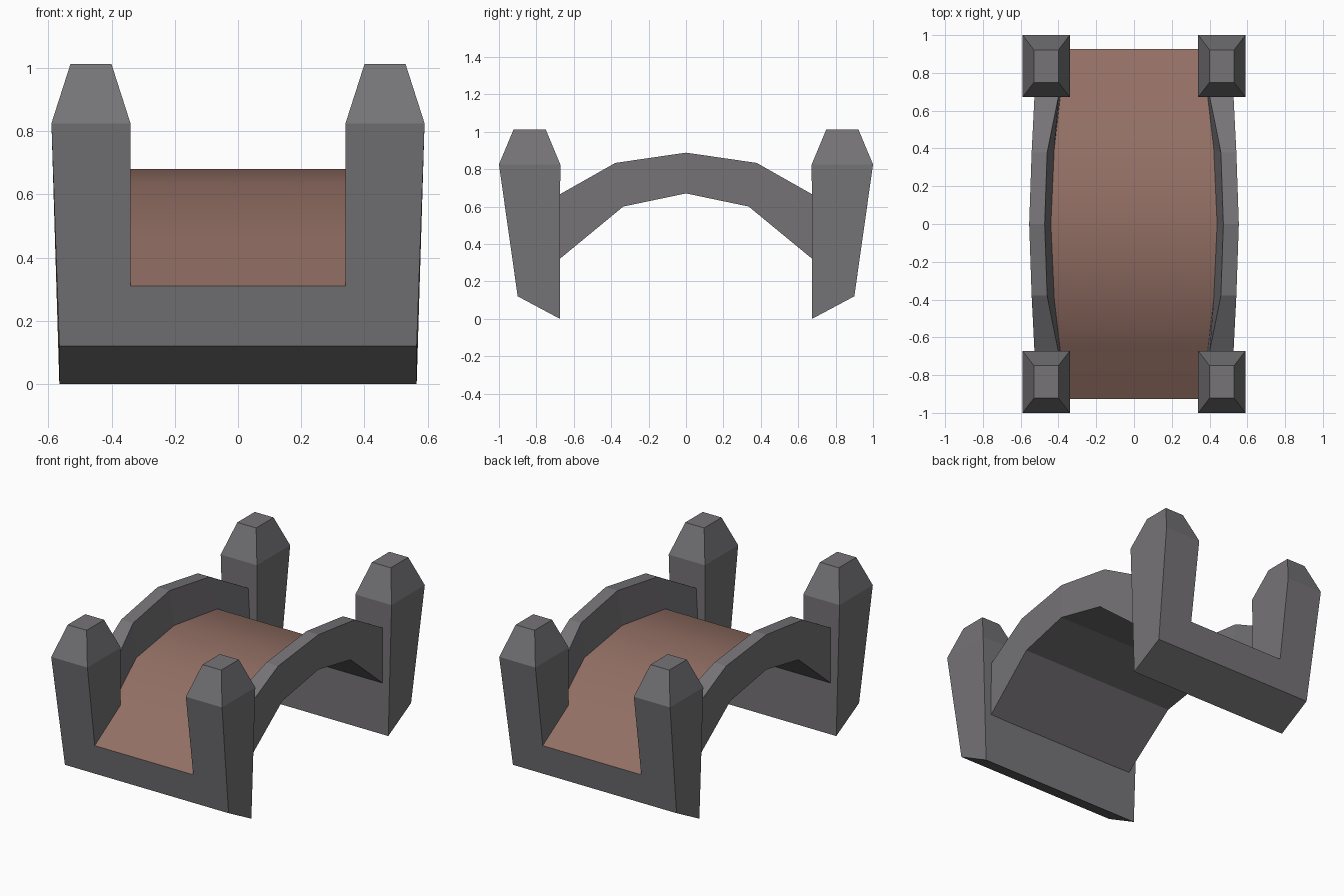
import bpy, bmesh

if "Cube" in bpy.data.objects:
    bpy.data.objects.remove(bpy.data.objects["Cube"])


def material(name, rgb):
    m = bpy.data.materials.new(name)
    m.diffuse_color = (*rgb, 1.0)
    m.use_nodes = True
    m.node_tree.nodes["Principled BSDF"].inputs["Base Color"].default_value = m.diffuse_color
    return m


stone = material("grey stone", (0.18, 0.173, 0.183))
clay = material("brown paving", (0.29, 0.16, 0.127))


def finish(name, bm, mat, smooth=False):
    for f in bm.faces:
        f.smooth = smooth
    me = bpy.data.meshes.new(name)
    bm.to_mesh(me)
    bm.free()
    me.materials.append(mat)
    ob = bpy.data.objects.new(name, me)
    bpy.context.collection.objects.link(ob)
    return ob


def bridge(bm, a, b):
    """Quads between two closed rings of vertices."""
    n = len(a)
    return [bm.faces.new((a[i], a[(i + 1) % n], b[(i + 1) % n], b[i])) for i in range(n)]


# End blocks: U-shaped outline between outer and inner face, with tapered post caps
def end_block(name, side):
    bm = bmesh.new()

    def outline(base, sill, top):
        # each level is (y, z)
        pts = [(-.565, base), (.565, base), (.59, top), (.34, top),
               (.34, sill), (-.34, sill), (-.34, top), (-.59, top)]
        return [bm.verts.new((x, side * l[0], l[1])) for x, l in pts]

    outer = outline((.90, .12), (.927, .31), (1.0, .825))
    inner = outline((.675, 0), (.675, .465), (.672, .825))
    bm.faces.new(outer)
    bm.faces.new(inner)
    sides = bridge(bm, outer, inner)
    sill = sides[4]
    for i in (2, 6):
        bm.faces.remove(sides[i])
        s = 1 if i == 2 else -1
        ring = [outer[i], outer[i + 1], inner[i + 1], inner[i]]
        top_x = (.53, .40) if s == 1 else (-.40, -.53)
        cap = [bm.verts.new((x, side * y, 1.012)) for x, y in
               ((top_x[0], .922), (top_x[1], .922), (top_x[1], .75), (top_x[0], .75))]
        bridge(bm, ring, cap)
        bm.faces.new(cap)
    bmesh.ops.recalc_face_normals(bm, faces=bm.faces[:])
    bm.faces.remove(sill)  # covered by the road
    return finish(name, bm, stone)


end_block("front_end_posts", -1)
end_block("back_end_posts", 1)

# Arch: trough cross-section (underside, parapets), bulging at the middle
# each half section: underside edge, top outer, top inner, road edge
end = [(.527, .675, .32), (.527, .675, .665), (.40, .675, .665), (.39, .675, .465)]
mid = [(.542, .335, .60), (.542, .378, .833), (.46, .378, .833), (.422, .40, .635)]
crown = [(.555, 0, .67), (.555, 0, .888), (.473, 0, .888), (.44, 0, .68)]
bm = bmesh.new()
rings = []
for half, s in ((end, -1), (mid, -1), (crown, 1), (mid, 1), (end, 1)):
    full = half + [(-x, y, z) for x, y, z in reversed(half)]
    rings.append([bm.verts.new((x, s * y, z)) for x, y, z in full])
hidden = [bm.faces.new(rings[0]), bm.faces.new(rings[-1])]
for a, b in zip(rings, rings[1:]):
    hidden.append(bridge(bm, a, b)[3])
bmesh.ops.recalc_face_normals(bm, faces=bm.faces[:])
for f in hidden:
    bm.faces.remove(f)  # joined to the end blocks and road
finish("arch_with_parapets", bm, stone)

# Road: smooth strip over the arch and down to both ends
half_road = [(.34, .927, .31), (.34, .675, .465), (.39, .674, .4656), (.422, .40, .635)]
profile = [(x, -y, z) for x, y, z in half_road] + [(.44, 0, .68)] + half_road[::-1]
bm = bmesh.new()
rows = [[bm.verts.new((-x, y, z)), bm.verts.new((x, y, z))] for x, y, z in profile]
for a, b in zip(rows, rows[1:]):
    bm.faces.new((a[0], a[1], b[1], b[0]))
finish("road", bm, clay, smooth=True)
